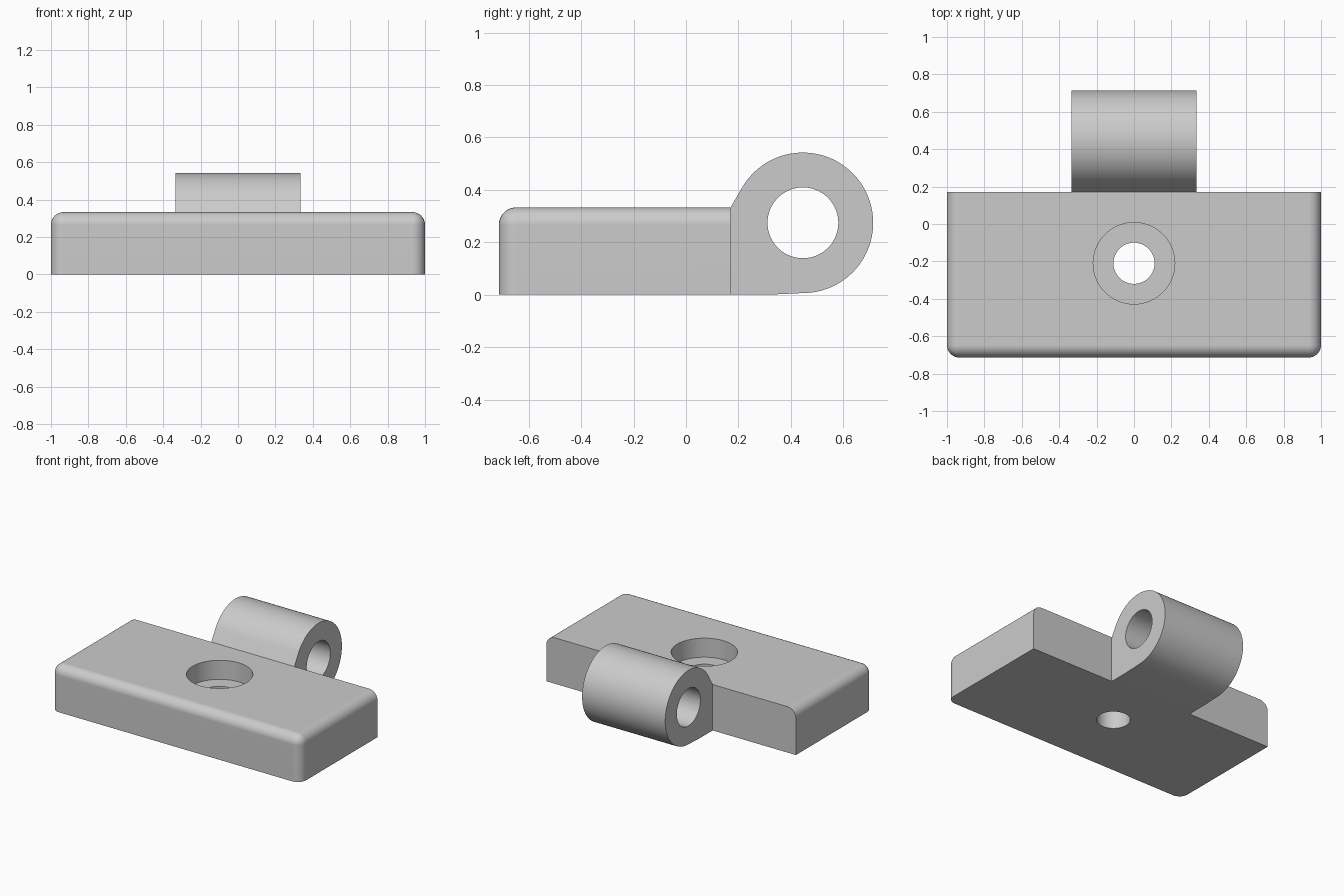
import bpy
import bmesh
from math import cos, sin, pi, acos, atan2, hypot, radians

if "Cube" in bpy.data.objects:
    bpy.data.objects.remove(bpy.data.objects["Cube"], do_unlink=True)

BACK, FRONT, HEIGHT = 0.17, -0.714, 0.333      # base plate limits
PIN_Y, PIN_Z, RADIUS, BORE = 0.446, 0.274, 0.268, 0.135   # hinge knuckle
HALF_WIDTH = 0.333
SCREW_Y = -0.21

grey = bpy.data.materials.new("plain grey")
grey.use_nodes = True
grey.diffuse_color = (0.6, 0.6, 0.6, 1)
grey.node_tree.nodes["Principled BSDF"].inputs["Base Color"].default_value = (0.6, 0.6, 0.6, 1)


def make_object(name, bm):
    bmesh.ops.recalc_face_normals(bm, faces=bm.faces)
    mesh = bpy.data.meshes.new(name)
    bm.to_mesh(mesh)
    bm.free()
    mesh.materials.append(grey)
    obj = bpy.data.objects.new(name, mesh)
    bpy.context.collection.objects.link(obj)
    return obj


def prism(name, outline, direction):
    """Extrude a closed outline of 3D points along a direction."""
    bm = bmesh.new()
    face = bm.faces.new([bm.verts.new(p) for p in outline])
    result = bmesh.ops.extrude_face_region(bm, geom=[face], use_keep_orig=True)
    verts = [v for v in result["geom"] if isinstance(v, bmesh.types.BMVert)]
    bmesh.ops.translate(bm, verts=verts, vec=direction)
    return make_object(name, bm)


def combine(target, other, operation):
    """Apply a boolean and remove the helper."""
    mod = target.modifiers.new(operation.lower(), 'BOOLEAN')
    mod.operation, mod.solver, mod.object = operation, 'EXACT', other
    bpy.context.view_layer.objects.active = target
    bpy.ops.object.modifier_apply(modifier=mod.name)
    bpy.data.objects.remove(other, do_unlink=True)


def circle(radius, steps=96):
    return [(radius * cos(2 * pi * i / steps), radius * sin(2 * pi * i / steps)) for i in range(steps)]


# Base plate: rounded on the front, sides and front corners, square at the back
bm = bmesh.new()
bmesh.ops.create_cube(bm, size=1)
for v in bm.verts:
    v.co = (v.co.x * 2, FRONT if v.co.y < 0 else BACK, HEIGHT if v.co.z > 0 else 0)


def is_rounded(edge):
    a, b = (v.co for v in edge.verts)
    upright = abs(a.z - b.z) > 0.1
    at_front = max(a.y, b.y) < 0
    on_top = min(a.z, b.z) > 0.1
    along_side = abs(a.y - b.y) > 0.1
    return (upright and at_front) or (on_top and (at_front or along_side))


bmesh.ops.bevel(bm, geom=[e for e in bm.edges if is_rounded(e)], offset=0.067,
                offset_type='OFFSET', segments=8, profile=0.5, affect='EDGES')
hinge = make_object("hinge_leaf", bm)

# Knuckle: round barrel with a tangent web running into the base
dy, dz = BACK - PIN_Y, HEIGHT - PIN_Z
start = atan2(dz, dy) - acos(RADIUS / hypot(dy, dz))
steps = 80
arc = [start + (-pi / 2 - start) * i / steps for i in range(steps + 1)]
profile = [(0.32, 0), (0.1, 0), (0.1, 0.28), (BACK, HEIGHT)]
profile += [(PIN_Y + RADIUS * cos(a), PIN_Z + RADIUS * sin(a)) for a in arc]
knuckle = prism("knuckle", [(-HALF_WIDTH, y, z) for y, z in profile], (2 * HALF_WIDTH, 0, 0))
combine(hinge, knuckle, 'UNION')

# Pin bore, screw hole and counterbore
bore = prism("pin_bore", [(-0.5, PIN_Y + a, PIN_Z + b) for a, b in circle(BORE)], (1, 0, 0))
combine(hinge, bore, 'DIFFERENCE')
for name, radius, floor in (("screw_hole", 0.11, -0.1), ("counterbore", 0.218, 0.195)):
    cutter = prism(name, [(a, SCREW_Y + b, floor) for a, b in circle(radius)], (0, 0, 0.6))
    combine(hinge, cutter, 'DIFFERENCE')

# Smooth rounds with flat faces kept flat
bpy.ops.object.select_all(action='DESELECT')
hinge.select_set(True)
bpy.context.view_layer.objects.active = hinge
bpy.ops.object.shade_smooth_by_angle(angle=radians(25))
normals = hinge.modifiers.new("flat faces", 'WEIGHTED_NORMAL')
normals.keep_sharp = True
